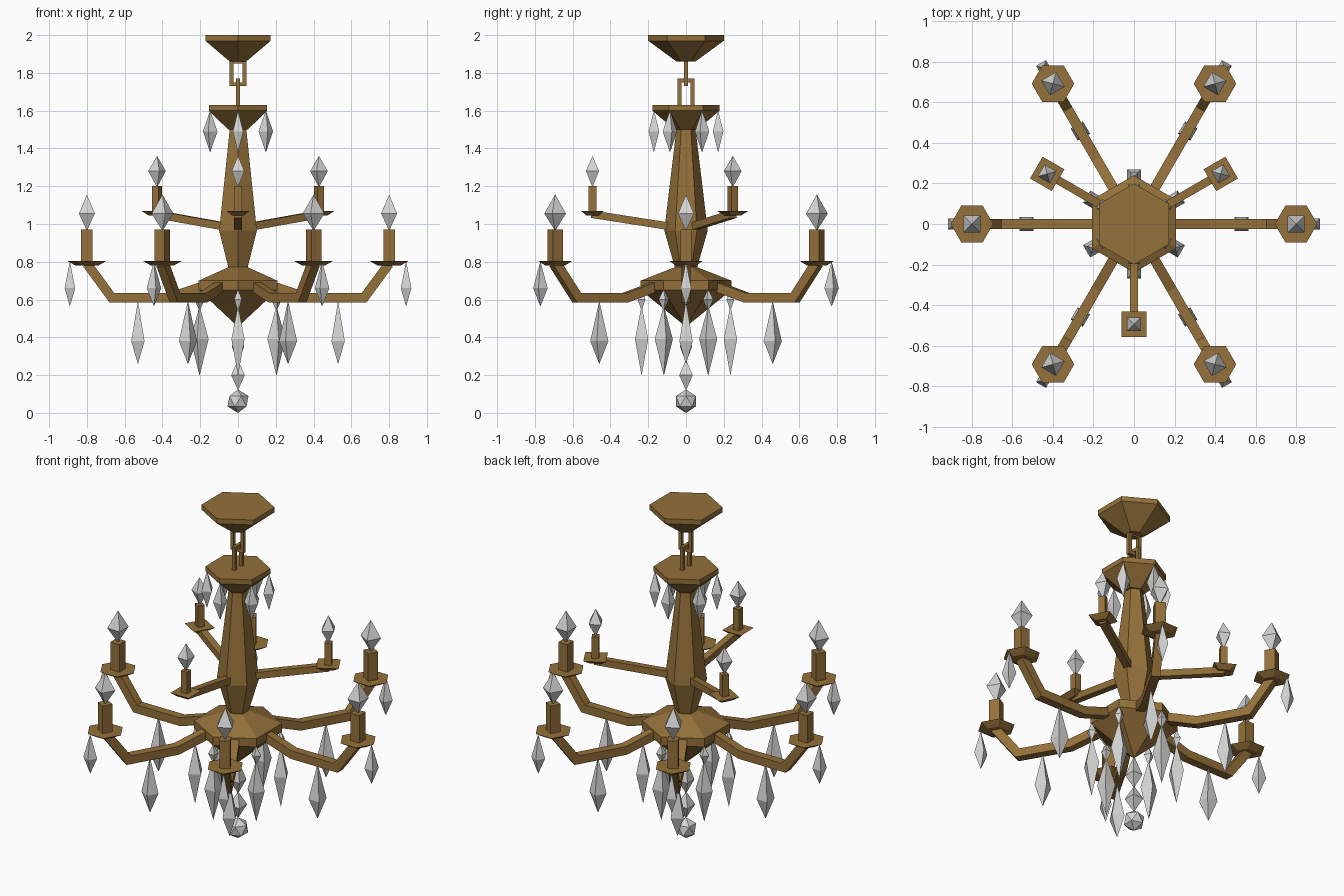
import bpy, bmesh
from math import cos, sin, radians, sqrt
from mathutils import Matrix, Vector

if "Cube" in bpy.data.objects:
    bpy.data.objects.remove(bpy.data.objects["Cube"], do_unlink=True)


def material(name, color):
    m = bpy.data.materials.new(name)
    m.use_nodes = True
    m.diffuse_color = (*color, 1)
    m.node_tree.nodes["Principled BSDF"].inputs["Base Color"].default_value = (*color, 1)
    return m


BRASS = material("aged brass", (0.30, 0.165, 0.042))
CRYSTAL = material("crystal", (0.66, 0.66, 0.65))


def finish(name, bm, mat, angle=0):
    """Turn the bmesh into an object, spun about the central axis."""
    bmesh.ops.remove_doubles(bm, verts=bm.verts, dist=1e-5)
    bmesh.ops.recalc_face_normals(bm, faces=bm.faces)
    bm.transform(Matrix.Rotation(radians(angle), 4, "Z"))
    mesh = bpy.data.meshes.new(name)
    bm.to_mesh(mesh)
    bm.free()
    mesh.materials.append(mat)
    obj = bpy.data.objects.new(name, mesh)
    bpy.context.collection.objects.link(obj)
    return obj


def bridge(bm, rings):
    """Skin a row of point rings and close both ends."""
    loops = [[bm.verts.new(p) for p in ring] for ring in rings]
    n = len(loops[0])
    for a, b in zip(loops, loops[1:]):
        for i in range(n):
            j = (i + 1) % n
            bm.faces.new((a[i], a[j], b[j], b[i]))
    bm.faces.new(loops[0])
    bm.faces.new(loops[-1])


def lathe(name, profile, sides, mat, out=0, angle=0, turn=0):
    """Faceted turned part, standing at distance out along the given angle."""
    bm = bmesh.new()
    steps = [radians(turn + 360 * i / sides) for i in range(sides)]
    bridge(bm, [[(out + r * cos(a), r * sin(a), z) for a in steps] for r, z in profile])
    return finish(name, bm, mat, angle)


def square(name, profile, mat, out, angle):
    """Four-sided part; profile holds half widths."""
    return lathe(name, [(w * sqrt(2), z) for w, z in profile], 4, mat, out, angle, 45)


def drop(name, out, angle, top, mid, bottom, half):
    square(name, [(0.0005, top), (half, mid), (0.0005, bottom)], CRYSTAL, out, angle)


def arm(name, path, half, angle):
    """Square bar mitred along a path of (distance, height)."""
    pts = [Vector(p) for p in path]
    dirs = [(b - a).normalized() for a, b in zip(pts, pts[1:])]
    rings = []
    for i, p in enumerate(pts):
        d0, d1 = dirs[max(i - 1, 0)], dirs[min(i, len(dirs) - 1)]
        t = (d0 + d1).normalized()
        n = Vector((-t.y, t.x)) * half / t.dot(d0)
        rings.append([(p.x + s * n.x, w, p.y + s * n.y)
                      for s, w in ((1, half), (1, -half), (-1, -half), (-1, half))])
    bm = bmesh.new()
    bridge(bm, rings)
    finish(name, bm, BRASS, angle)


def link(name, low, high, half, angle):
    """Rectangular chain link made of four bars."""
    bm = bmesh.new()
    bar = 0.02
    mid, tall = (low + high) / 2, high - low
    for s in (-1, 1):
        bars = (((s * (half - bar / 2), 0, mid), (bar, bar, tall)),
                ((0, 0, mid + s * (tall - bar) / 2), (2 * (half - bar), bar, bar)))
        for place, size in bars:
            bmesh.ops.create_cube(bm, size=1, matrix=Matrix.Translation(place)
                                  @ Matrix.Diagonal((*size, 1)))
    finish(name, bm, BRASS, angle)


# Central stack: ceiling canopy, chain, crown, column and hub
lathe("canopy", [(0.05, 1.86), (0.2, 1.97), (0.2, 2.0)], 6, BRASS, turn=30)
link("upper_link", 1.73, 1.87, 0.044, 0)
link("lower_link", 1.61, 1.77, 0.044, 90)
lathe("crown", [(0.06, 1.5), (0.178, 1.6), (0.178, 1.63)], 6, BRASS, turn=30)
lathe("column", [(0.05, 0.74), (0.115, 0.965), (0.045, 1.55)], 6, BRASS, turn=30)
lathe("hub", [(0.005, 0.46), (0.24, 0.65), (0.24, 0.7), (0.05, 0.775)], 6, BRASS, turn=30)

# Six large arms with candles and hanging crystals
for k in range(6):
    a = 60 * k
    arm("large_arm", [(0.17, 0.675), (0.37, 0.61), (0.668, 0.61), (0.8, 0.79)], 0.025, a)
    lathe("large_drip_pan", [(0.06, 0.78), (0.105, 0.805)], 6, BRASS, 0.8, a)
    square("large_candle", [(0.03, 0.8), (0.03, 0.97)], BRASS, 0.8, a)
    drop("large_flame", 0.8, a, 1.155, 1.055, 0.965, 0.042)
    drop("pan_crystal", 0.89, a, 0.8, 0.66, 0.565, 0.028)
    drop("arm_crystal", 0.53, a, 0.59, 0.38, 0.26, 0.035)

# Crystals at the corners of the hub and crown
for k in range(6):
    a = 30 + 60 * k
    drop("hub_bead", 0.235, a, 0.655, 0.6, 0.54, 0.02)
    drop("hub_crystal", 0.235, a, 0.565, 0.39, 0.2, 0.035)
    drop("crown_crystal", 0.17, a, 1.6, 1.49, 1.38, 0.028)

# Three small upper arms
for a in (30, 150, 270):
    arm("small_arm", [(0.07, 0.985), (0.5, 1.052)], 0.02, a)
    square("small_drip_pan", [(0.032, 1.045), (0.062, 1.07)], BRASS, 0.495, a)
    square("small_candle", [(0.02, 1.065), (0.02, 1.2)], BRASS, 0.495, a)
    drop("small_flame", 0.495, a, 1.36, 1.28, 1.195, 0.034)

# Centre pendant ending in a faceted ball
drop("pendant_upper", 0, 0, 0.47, 0.35, 0.27, 0.033)
drop("pendant_lower", 0, 0, 0.28, 0.2, 0.12, 0.036)
ball = bmesh.new()
bmesh.ops.create_icosphere(ball, subdivisions=1, radius=0.062,
                           matrix=Matrix.Translation((0, 0, 0.062)))
finish("pendant_ball", ball, CRYSTAL)
